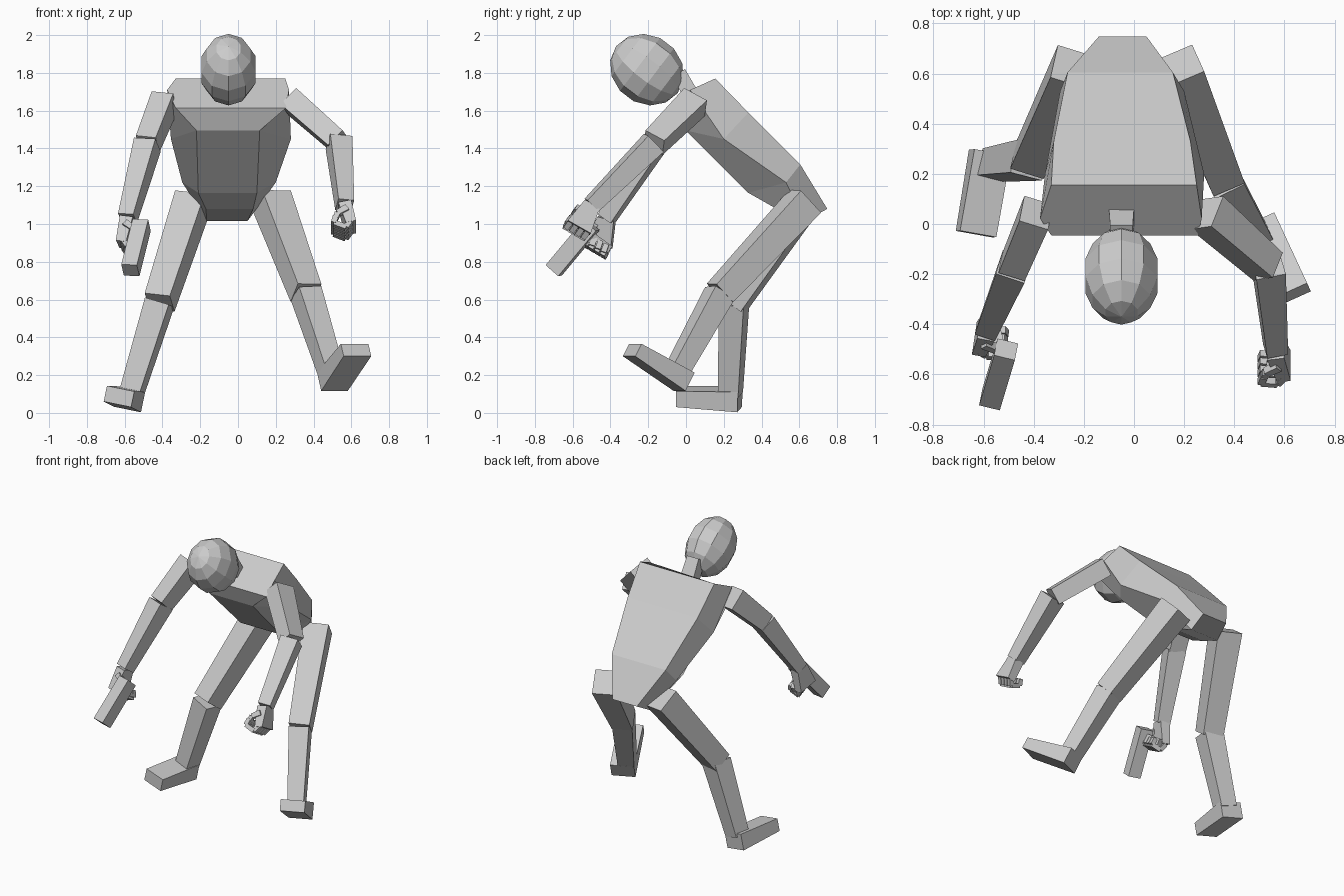
import bpy, bmesh
from math import pi
from mathutils import Vector as V, Matrix

if "Cube" in bpy.data.objects:
    bpy.data.objects.remove(bpy.data.objects["Cube"])


def finish(name, bm):
    bmesh.ops.recalc_face_normals(bm, faces=bm.faces)
    me = bpy.data.meshes.new(name)
    bm.to_mesh(me)
    bm.free()
    ob = bpy.data.objects.new(name, me)
    bpy.context.collection.objects.link(ob)
    return ob


def loft(bm, rings):
    rows = [[bm.verts.new(p) for p in r] for r in rings]
    n = len(rows[0])
    for a, b in zip(rows, rows[1:]):
        for i in range(n):
            j = (i + 1) % n
            bm.faces.new((a[i], a[j], b[j], b[i]))
    bm.faces.new(rows[0][::-1])
    bm.faces.new(rows[-1])


def add_bar(bm, a, b, size_a, size_b, side):
    # tapered four-sided bar from a to b; side steers its width direction
    a, b, side = V(a), V(b), V(side)
    d = (b - a).normalized()
    u = (side - d * side.dot(d)).normalized()
    v = d.cross(u)
    rings = []
    for p, (w, t) in ((a, size_a), (b, size_b)):
        rings.append([p + u * (w / 2 * s) + v * (t / 2 * q)
                      for s, q in ((-1, -1), (1, -1), (1, 1), (-1, 1))])
    loft(bm, rings)


def bar(name, a, b, size_a, size_b, side):
    bm = bmesh.new()
    add_bar(bm, a, b, size_a, size_b, side)
    return finish(name, bm)


def hand(name, wrist, knuckle, across, curl):
    # palm, four curled fingers and a thumb
    w, k, c = V(wrist), V(knuckle), V(curl).normalized()
    f = (k - w).normalized()
    ac = V(across).normalized()
    bm = bmesh.new()
    add_bar(bm, w, k, (0.09, 0.07), (0.14, 0.055), ac)
    for i in range(4):
        base = k + ac * (i - 1.5) * 0.035
        pts = [base - f * 0.01, base + f * 0.035 + c * 0.035,
               base + f * 0.015 + c * 0.095, base - f * 0.03 + c * 0.075]
        for p, q in zip(pts, pts[1:]):
            add_bar(bm, p, q, (0.03, 0.03), (0.028, 0.028), ac)
    t = w.lerp(k, 0.35) - ac * 0.05
    m = t + f * 0.04 + c * 0.06
    add_bar(bm, t, m, (0.035, 0.035), (0.03, 0.03), ac)
    add_bar(bm, m, m + f * 0.04 + c * 0.02, (0.03, 0.03), (0.025, 0.025), ac)
    return finish(name, bm)


# Torso: rows of (left x, right x, y, z) for front, side and back edges
sections = [
    ((-0.33, 0.255, -0.045, 1.615), (-0.375, 0.27, 0.022, 1.71), (-0.33, 0.25, 0.155, 1.77)),
    ((-0.22, 0.115, 0.0, 1.495), (-0.355, 0.28, 0.20, 1.45), (-0.32, 0.225, 0.33, 1.59)),
    ((-0.21, 0.10, 0.33, 1.165), (-0.295, 0.20, 0.53, 1.22), (-0.265, 0.155, 0.605, 1.315)),
    ((-0.17, 0.08, 0.48, 1.08), (-0.165, 0.05, 0.63, 1.015), (-0.14, 0.05, 0.748, 1.08)),
]
bm = bmesh.new()
rings = []
for s in sections:
    rings.append([(e[0], e[2], e[3]) for e in s] + [(e[1], e[2], e[3]) for e in s[::-1]])
loft(bm, rings)
finish("torso", bm)

# Head and neck
bm = bmesh.new()
bmesh.ops.create_uvsphere(bm, u_segments=10, v_segments=7, radius=1)
bmesh.ops.transform(bm, matrix=Matrix.Translation((-0.05, -0.207, 1.817))
                    @ Matrix.Rotation(-0.65, 4, 'X')
                    @ Matrix.Diagonal((0.155, 0.205, 0.18, 1))
                    @ Matrix.Rotation(pi / 2, 4, 'X'), verts=bm.verts)
finish("head", bm)
bar("neck", (-0.05, 0.03, 1.68), (-0.05, -0.04, 1.80), (0.10, 0.08), (0.09, 0.08), (1, 0, 0))

# Arms
elbow_l, wrist_l = (0.535, -0.17, 1.43), (0.565, -0.50, 1.10)
elbow_r, wrist_r = (-0.48, -0.17, 1.42), (-0.585, -0.42, 1.03)
bar("left_upper_arm", (0.29, 0.045, 1.645), elbow_l, (0.12, 0.145), (0.11, 0.12), (0.7, 0.1, 0.7))
bar("left_forearm", elbow_l, wrist_l, (0.12, 0.12), (0.085, 0.085), (1, 0.3, 0))
bar("right_upper_arm", (-0.39, 0.045, 1.645), elbow_r, (0.12, 0.145), (0.11, 0.12), (1, -0.2, 0))
bar("right_forearm", elbow_r, wrist_r, (0.12, 0.12), (0.085, 0.085), (1, -0.3, 0))

# Hands
hand("left_hand", wrist_l, (0.598, -0.568, 0.98), (0, 0.86, -0.5), (-1, -0.1, 0.1))
hand("right_hand", wrist_r, (-0.61, -0.46, 0.89), (0.1, 0.86, -0.5), (1, -0.2, 0))

# Held pistol
bar("pistol_barrel", (-0.51, -0.50, 0.995), (-0.57, -0.70, 0.755),
    (0.085, 0.09), (0.085, 0.09), (1, -0.2, 0))
bar("pistol_grip", (-0.53, -0.53, 0.94), (-0.56, -0.41, 0.86),
    (0.045, 0.07), (0.04, 0.06), (1, 0, 0))

# Legs
side_l, side_r = (0.91, 0.41, 0), (0.97, -0.22, 0)
knee_l, ankle_l = (0.36, 0.18, 0.635), (0.495, -0.055, 0.21)
knee_r, ankle_r = (-0.415, 0.255, 0.585), (-0.565, 0.235, 0.10)
bar("left_thigh", (0.18, 0.63, 1.12), knee_l, (0.165, 0.165), (0.135, 0.135), side_l)
bar("left_shin", knee_l, ankle_l, (0.13, 0.13), (0.105, 0.105), side_l)
bar("right_thigh", (-0.24, 0.625, 1.12), knee_r, (0.165, 0.165), (0.14, 0.14), side_r)
bar("right_shin", knee_r, ankle_r, (0.135, 0.135), (0.11, 0.11), side_r)

# Feet
bar("left_foot", (0.50, -0.01, 0.165), (0.625, -0.285, 0.333), (0.155, 0.11), (0.16, 0.075), (0.91, 0.41, 0))
bar("right_foot", (-0.575, 0.285, 0.072), (-0.63, -0.04, 0.087), (0.15, 0.11), (0.15, 0.085), (0.97, -0.17, -0.2))
